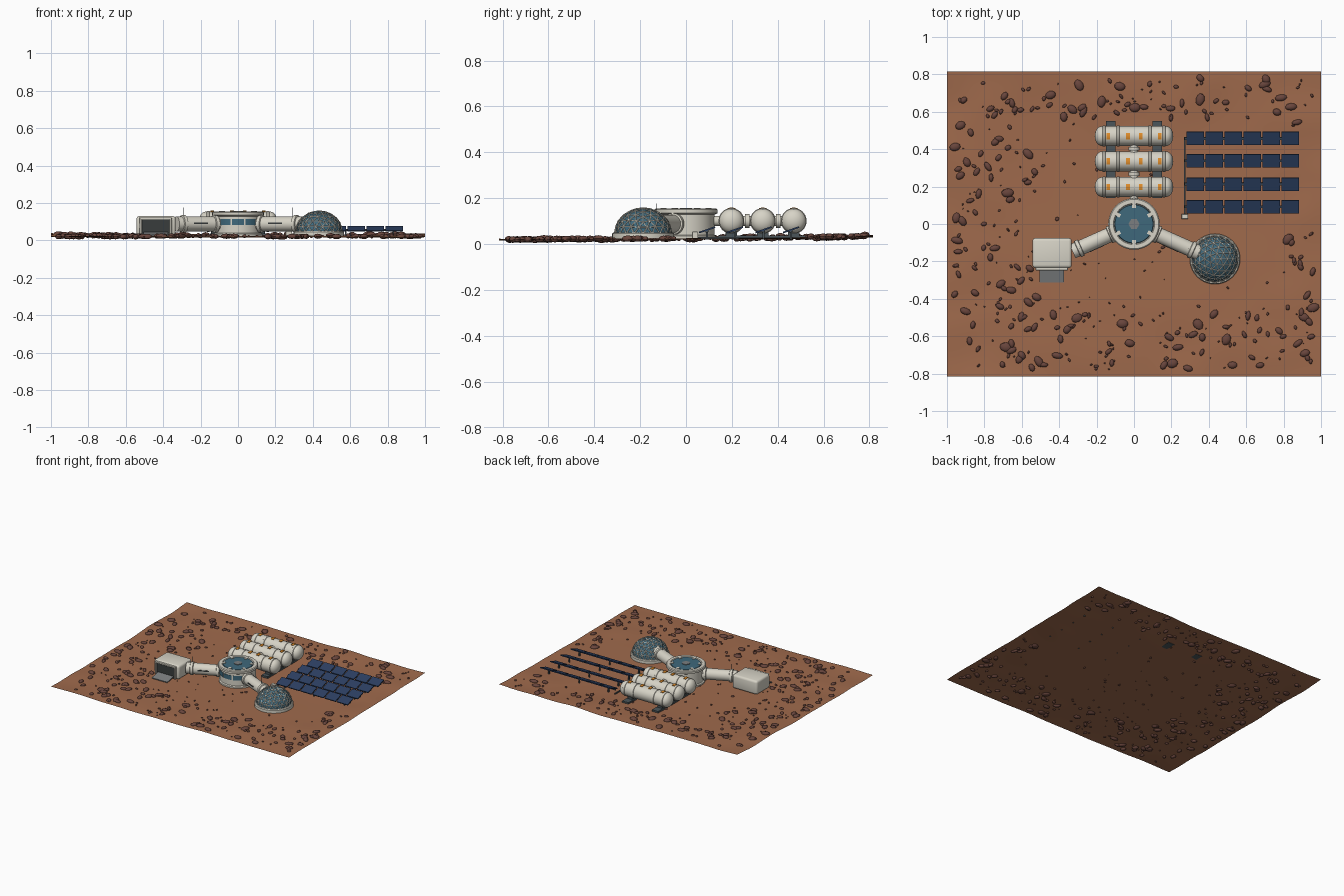
import bpy, bmesh, math, random
from mathutils import Vector, Matrix, noise

random.seed(7)
if "Cube" in bpy.data.objects:
    bpy.data.objects.remove(bpy.data.objects["Cube"], do_unlink=True)


def material(name, r, g, b):
    m = bpy.data.materials.new(name)
    m.use_nodes = True
    m.diffuse_color = (r, g, b, 1)
    m.node_tree.nodes["Principled BSDF"].inputs["Base Color"].default_value = (r, g, b, 1)
    return m


SOIL = material("red soil", 0.35, 0.145, 0.073)
STONE = material("dark rock", 0.14, 0.06, 0.046)
SHELL = material("off white shell", 0.68, 0.655, 0.57)
GLASS = material("teal glass", 0.05, 0.14, 0.2)
NAVY = material("navy solar cell", 0.025, 0.05, 0.12)
ORANGE = material("orange marking", 0.75, 0.27, 0.025)
DARK = material("dark door", 0.04, 0.046, 0.046)
GREY = material("ramp grey", 0.2, 0.21, 0.215)
SLATE = material("slate frame", 0.07, 0.09, 0.1)


def finish(name, bm, mat, loc=(0, 0, 0), rot=None, smooth=False, bevel=0):
    mesh = bpy.data.meshes.new(name)
    bmesh.ops.recalc_face_normals(bm, faces=bm.faces)
    bm.to_mesh(mesh)
    bm.free()
    mesh.materials.append(mat)
    ob = bpy.data.objects.new(name, mesh)
    bpy.context.collection.objects.link(ob)
    ob.matrix_world = Matrix.Translation(loc) @ (rot.to_matrix().to_4x4() if rot else Matrix())
    if bevel:
        b = ob.modifiers.new("bevel", "BEVEL")
        b.width, b.segments = bevel, 3
    if smooth:
        bpy.ops.object.select_all(action="DESELECT")
        ob.select_set(True)
        bpy.context.view_layer.objects.active = ob
        bpy.ops.object.shade_smooth_by_angle(angle=math.radians(35))
    return ob


def box(name, size, loc, mat, rot=None, bevel=0):
    bm = bmesh.new()
    bmesh.ops.create_cube(bm, size=1, matrix=Matrix.Diagonal((*size, 1)))
    return finish(name, bm, mat, loc, rot, bevel=bevel)


def lathe(name, profile, mat, loc=(0, 0, 0), rot=None, steps=40, smooth=True):
    """Revolve (radius, height) points around local z."""
    bm = bmesh.new()
    verts = [bm.verts.new((r, 0, z)) for r, z in profile]
    edges = [bm.edges.new(pair) for pair in zip(verts, verts[1:])]
    bmesh.ops.spin(bm, geom=verts + edges, cent=(0, 0, 0), axis=(0, 0, 1),
                   angle=math.tau, steps=steps, use_merge=True)
    bmesh.ops.remove_doubles(bm, verts=bm.verts, dist=1e-5)
    return finish(name, bm, mat, loc, rot, smooth)


def rod(name, p, q, r, mat, steps=16):
    d = Vector(q) - Vector(p)
    return lathe(name, [(0, 0), (r, 0), (r, d.length), (0, d.length)], mat, p,
                 d.to_track_quat("Z", "Y"), steps)


def arc_plate(name, r, mid, half, z0, z1, mat, loc=(0, 0, 0), rot=None, segs=6):
    """Thin plate hugging a cylinder of radius r around local z."""
    bm = bmesh.new()
    cols = []
    for i in range(segs + 1):
        a = mid + half * (2 * i / segs - 1)
        cols.append([bm.verts.new((r * math.cos(a), r * math.sin(a), z)) for z in (z0, z1)])
    for a, b in zip(cols, cols[1:]):
        bm.faces.new((a[0], b[0], b[1], a[1]))
    ob = finish(name, bm, mat, loc, rot)
    ob.modifiers.new("thickness", "SOLIDIFY").thickness = 0.004
    ob.modifiers["thickness"].offset = 0


# Terrain sheet, flat under the base, wavy at the rim and rising to the back
def height(x, y):
    rim = min(1, max(0, max(abs(x) - 0.45, abs(y) - 0.4) / 0.4))
    return 0.022 + rim * (0.01 * noise.noise((x * 4, y * 4, 3)) + (0.016 if y > 0 else 0.004) * y)


bm = bmesh.new()
bmesh.ops.create_grid(bm, x_segments=70, y_segments=56, size=1)
for v in bm.verts:
    v.co.y *= 0.815
    v.co.z = height(v.co.x, v.co.y)
finish("ground", bm, SOIL, smooth=True)

# Scattered rocks: large ones around the rim, pebbles further in
bm = bmesh.new()
for i in range(620):
    x, y = random.uniform(-0.96, 0.96), random.uniform(-0.78, 0.78)
    outer = x < -0.52 or x > 0.8 or y > 0.56 or y < -0.48
    behind_panels = x > 0.2 and 0 < y < 0.52
    if behind_panels or (not outer and random.random() < 0.8):
        continue
    a = 0.004 + 0.03 * random.random() ** 1.4 if outer else random.uniform(0.003, 0.012)
    b = a * random.uniform(0.5, 0.8)
    m = (Matrix.Translation((x, y, height(x, y) + 0.001))
         @ Matrix.Rotation(random.uniform(0, math.tau), 4, "Z")
         @ Matrix.Diagonal((a, b, min(0.014, 0.55 * a + 0.002), 1)))
    rock = bmesh.ops.create_icosphere(bm, subdivisions=2, radius=1, matrix=m)
    centre = Vector((x, y, height(x, y)))
    for v in rock["verts"]:
        v.co = centre + (v.co - centre) * random.uniform(0.95, 1.04)
        v.co.z = max(0, v.co.z)
finish("rocks", bm, STONE, smooth=True)

# Central hub with rim, roof glazing and front windows
lathe("hub_body", [(0, 0.024), (0.132, 0.024), (0.132, 0.035), (0.124, 0.04), (0.124, 0.128),
                   (0.138, 0.135), (0.138, 0.15), (0.132, 0.155), (0.11, 0.155), (0.106, 0.148),
                   (0, 0.148)], SHELL, steps=48)
lathe("hub_roof_glass", [(0, 0.148), (0.105, 0.148), (0.102, 0.153), (0, 0.155)], GLASS,
      steps=24, smooth=False)
lathe("hub_roof_cap", [(0, 0.15), (0.03, 0.15), (0.03, 0.158), (0, 0.158)], GREY, steps=6, smooth=False)
for i in range(6):
    a = (i + 0.5) * math.tau / 6
    box("hub_roof_clamp", (0.026, 0.02, 0.008), (0.098 * math.cos(a), 0.098 * math.sin(a), 0.153),
        SHELL, Matrix.Rotation(a, 3, "Z").to_quaternion())
for i in (-1, 0, 1):
    arc_plate("hub_window", 0.125, -math.pi / 2 + i * 0.58, 0.25, 0.082, 0.115, GLASS)

# Walkway tubes with collars, side windows and masts
for side, label, length in ((-1, "right", 0.36), (1, "left", 0.38)):
    d = Vector((side * math.cos(math.radians(24)), -math.sin(math.radians(24)), 0))
    n = Vector((d.y * side, -d.x * side, 0))
    prof = [(0, 0), (0.04, 0)]
    for c in (0.135, length - 0.04):
        prof += [(0.04, c - 0.012), (0.047, c - 0.009), (0.047, c + 0.009), (0.04, c + 0.012)]
    prof += [(0.04, length), (0, length)]
    lathe("tube_" + label, prof, SHELL, (0, 0, 0.088), d.to_track_quat("Z", "Y"), 28)
    box("tube_window_" + label, (0.08, 0.005, 0.009), d * 0.235 + n * 0.039 + Vector((0, 0, 0.092)),
        DARK, d.to_track_quat("X", "Z"))
    foot = d * 0.32 + Vector((0, 0, 0.12))
    rod("mast_" + label, foot, foot + Vector((0, 0, 0.056)), 0.002, SLATE, 6)

# Geodesic dome on a ring footing, one strut along each edge of the glass
DOME = Vector((0.433, -0.187, 0.045))
lathe("dome_footing", [(0, -0.021), (0.135, -0.021), (0.135, 0), (0.13, 0.006), (0, 0.006)], SHELL, DOME)
glass = bmesh.new()
bmesh.ops.create_icosphere(glass, subdivisions=3, radius=0.125, matrix=Matrix.Diagonal((1, 1, 0.9, 1)))
bmesh.ops.bisect_plane(glass, geom=glass.verts[:] + glass.edges[:] + glass.faces[:],
                       plane_co=(0, 0, 0), plane_no=(0, 0, 1), clear_inner=True)
struts = bmesh.new()
for e in glass.edges:
    p, q = (v.co for v in e.verts)
    bmesh.ops.create_cone(struts, segments=6, radius1=0.0028, radius2=0.0028, depth=(q - p).length,
                          matrix=Matrix.Translation((p + q) / 2)
                          @ (q - p).to_track_quat("Z", "Y").to_matrix().to_4x4())
finish("dome_glass", glass, GLASS, DOME)
finish("dome_struts", struts, SHELL, DOME)

# Airlock block with framed door and ramp
airlock = box("airlock", (0.21, 0.16, 0.104), (-0.438, -0.155, 0.078), SHELL, bevel=0.016)
for face in airlock.data.polygons:
    face.use_smooth = True
for x in (-0.52, -0.36):
    box("door_post", (0.012, 0.02, 0.085), (x, -0.238, 0.072), SHELL, bevel=0.003)
box("door_lintel", (0.172, 0.02, 0.012), (-0.44, -0.238, 0.117), SHELL, bevel=0.003)
box("airlock_door", (0.15, 0.008, 0.082), (-0.44, -0.235, 0.07), DARK)
ramp_turn = Matrix.Rotation(math.radians(12), 3, "X").to_quaternion()
box("ramp", (0.13, 0.078, 0.007), (-0.44, -0.274, 0.034), GREY, ramp_turn)

# Storage tanks lying across two skids
LIE = Matrix.Rotation(math.pi / 2, 3, "Y").to_quaternion()
R = 0.053
cap = [(R * math.cos(t), 0.172 + 0.038 * math.sin(t)) for t in (i * math.pi / 12 for i in range(7))]
half = [(R, 0.0)]
for band in (0.085, 0.16):
    half += [(R, band - 0.008), (R + 0.003, band - 0.006), (R + 0.003, band + 0.006), (R, band + 0.008)]
half += cap[:-1] + [(0, 0.21)]
tank = [(r, -z) for r, z in reversed(half)] + half[1:]
for y in (0.198, 0.335, 0.47):
    lathe("tank", tank, SHELL, (0, y, 0.101), LIE, 32)
    for x in (-0.138, -0.032, 0.036, 0.138):
        arc_plate("tank_marking", R + 0.003, math.pi, 0.3, x - 0.01, x + 0.01, ORANGE, (0, y, 0.101), LIE)
    for x in (-0.125, 0.125):
        box("tank_saddle", (0.04, 0.05, 0.03), (x, y, 0.045), SLATE, bevel=0.004)
for x in (-0.125, 0.125):
    box("tank_skid", (0.052, 0.41, 0.014), (x, 0.345, 0.031), SLATE)
rod("tank_manifold", (0, 0.1, 0.101), (0, 0.47, 0.101), 0.022, SHELL)
for y in (0.267, 0.403):
    rod("manifold_flange", (0, y - 0.01, 0.101), (0, y + 0.01, 0.101), 0.03, SHELL, 20)

# Tilted solar rows, their rails and posts
TILT = Matrix.Rotation(math.radians(19), 3, "X").to_quaternion()
for y in (0.092, 0.213, 0.338, 0.458):
    for i in range(6):
        x = 0.327 + i * 0.1015
        box("solar_panel", (0.093, 0.074, 0.007), (x, y, 0.062), NAVY, TILT)
    for x in (0.33, 0.575, 0.83):
        box("panel_post", (0.008, 0.008, 0.038), (x, y, 0.039), SLATE)
    box("solar_rail", (0.61, 0.014, 0.007), (0.575, y, 0.055), SLATE, TILT)
box("cable_trunk", (0.008, 0.43, 0.008), (0.272, 0.25, 0.027), SLATE)
box("power_box", (0.036, 0.026, 0.03), (0.272, 0.04, 0.039), SHELL, bevel=0.003)
